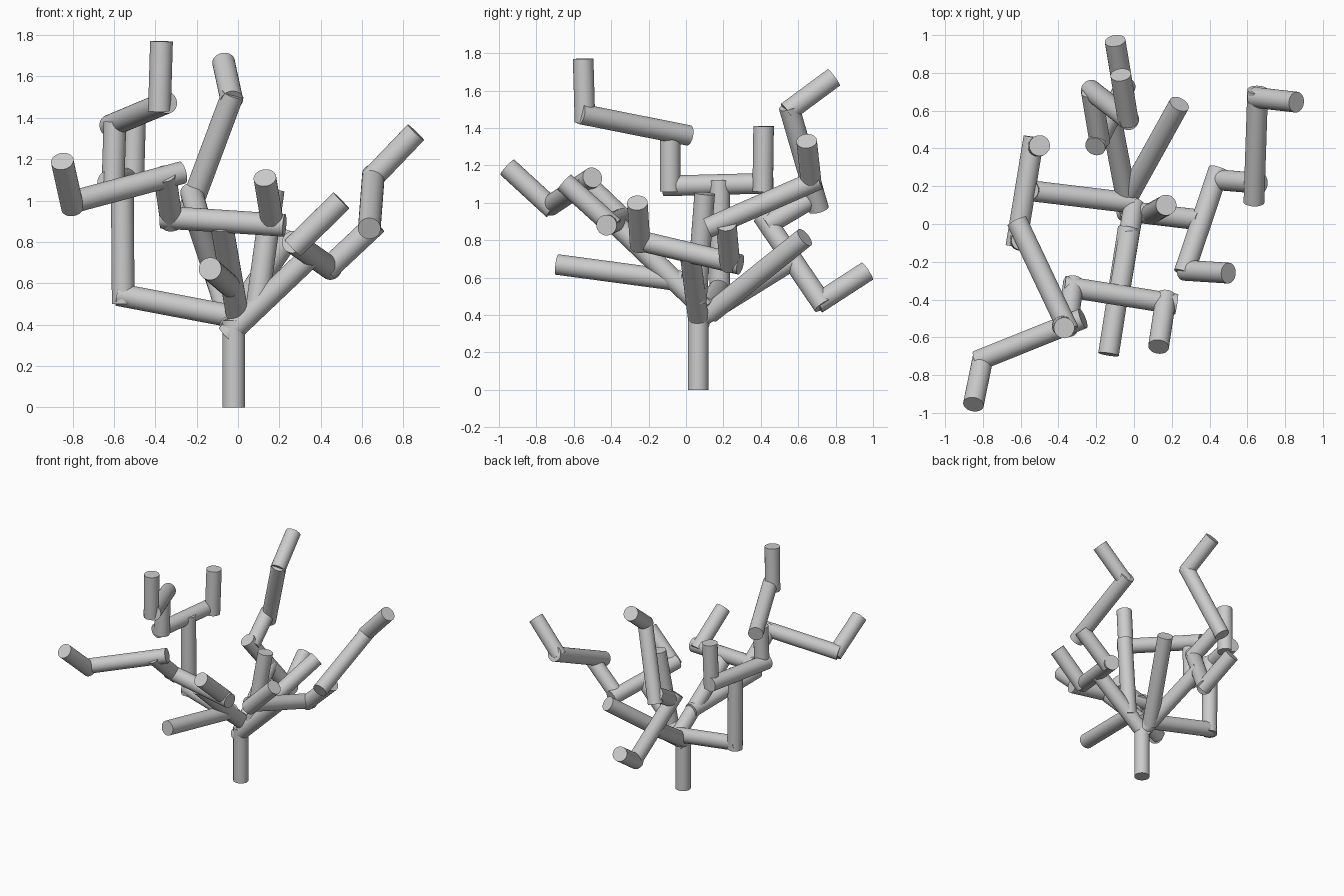
import bpy
from mathutils import Vector

RADIUS = 0.055


def limb(name, a, b):
    """Capped round rod between two points."""
    a, b = Vector(a), Vector(b)
    d = b - a
    bpy.ops.mesh.primitive_cylinder_add(vertices=32, radius=RADIUS, depth=d.length, location=(a + b) / 2)
    ob = bpy.context.object
    ob.name = name
    ob.rotation_euler = d.to_track_quat('Z', 'Y').to_euler()
    bpy.ops.object.shade_smooth_by_angle()


def bough(side, parts):
    """All rods of one bough, named by side and role."""
    for role, a, b in parts:
        limb(f"{side}_{role}", a, b)


limb("trunk", (-0.02, 0.065, 0), (-0.02, 0.065, 0.42))

# right bough
bough("right", [
    ("main_branch", (-0.055, 0.07, 0.345), (0.36, 0.02, 0.74)),
    ("side_twig", (0.09, 0.055, 0.47), (0.17, 0.10, 1.05)),
    ("cross_branch", (0.265, -0.26, 0.80), (0.45, 0.29, 0.67)),
    ("cross_tip", (0.265, -0.245, 0.77), (0.50, -0.26, 1.0)),
    ("upper_link", (0.43, 0.235, 0.665), (0.67, 0.215, 0.89)),
    ("upper_branch", (0.635, 0.115, 0.865), (0.655, 0.71, 1.125)),
    ("upper_tip", (0.64, 0.67, 1.10), (0.86, 0.645, 1.33)),
])

# front bough
bough("front", [
    ("main_branch", (0, 0.10, 0.43), (-0.08, -0.38, 0.89)),
    ("side_twig", (-0.03, -0.02, 0.58), (-0.135, -0.69, 0.67)),
    ("cross_branch", (-0.37, -0.33, 0.92), (0.225, -0.425, 0.88)),
    ("cross_tip", (0.17, -0.385, 0.87), (0.13, -0.65, 1.11)),
    ("upper_link", (-0.32, -0.31, 0.89), (-0.355, -0.56, 1.13)),
    ("upper_branch", (-0.83, -0.725, 0.985), (-0.27, -0.50, 1.135)),
    ("upper_tip", (-0.80, -0.71, 0.965), (-0.85, -0.955, 1.19)),
])

# left bough
bough("left", [
    ("lower_branch", (0, 0.11, 0.435), (-0.58, 0.18, 0.545)),
    ("main_branch", (-0.555, 0.18, 0.50), (-0.56, 0.18, 1.12)),
    ("cross_branch", (-0.53, 0.46, 1.105), (-0.625, -0.12, 1.09)),
    ("cross_tip", (-0.51, 0.41, 1.06), (-0.50, 0.415, 1.41)),
    ("upper_link", (-0.605, -0.085, 1.06), (-0.595, -0.085, 1.38)),
    ("upper_branch", (-0.62, 0.015, 1.36), (-0.345, -0.565, 1.475)),
    ("upper_tip", (-0.38, -0.54, 1.43), (-0.37, -0.55, 1.77)),
])

# back bough
bough("back", [
    ("main_branch", (-0.03, 0.08, 0.39), (-0.125, 0.58, 0.70)),
    ("side_twig", (-0.04, 0.13, 0.41), (0.24, 0.635, 0.815)),
    ("cross_branch", (-0.205, 0.41, 0.93), (-0.045, 0.735, 0.45)),
    ("cross_tip", (-0.055, 0.70, 0.46), (-0.10, 0.97, 0.635)),
    ("upper_link", (-0.18, 0.43, 0.88), (-0.225, 0.70, 1.04)),
    ("upper_branch", (-0.23, 0.71, 0.965), (-0.025, 0.55, 1.515)),
    ("upper_tip", (-0.03, 0.54, 1.485), (-0.07, 0.79, 1.67)),
])
